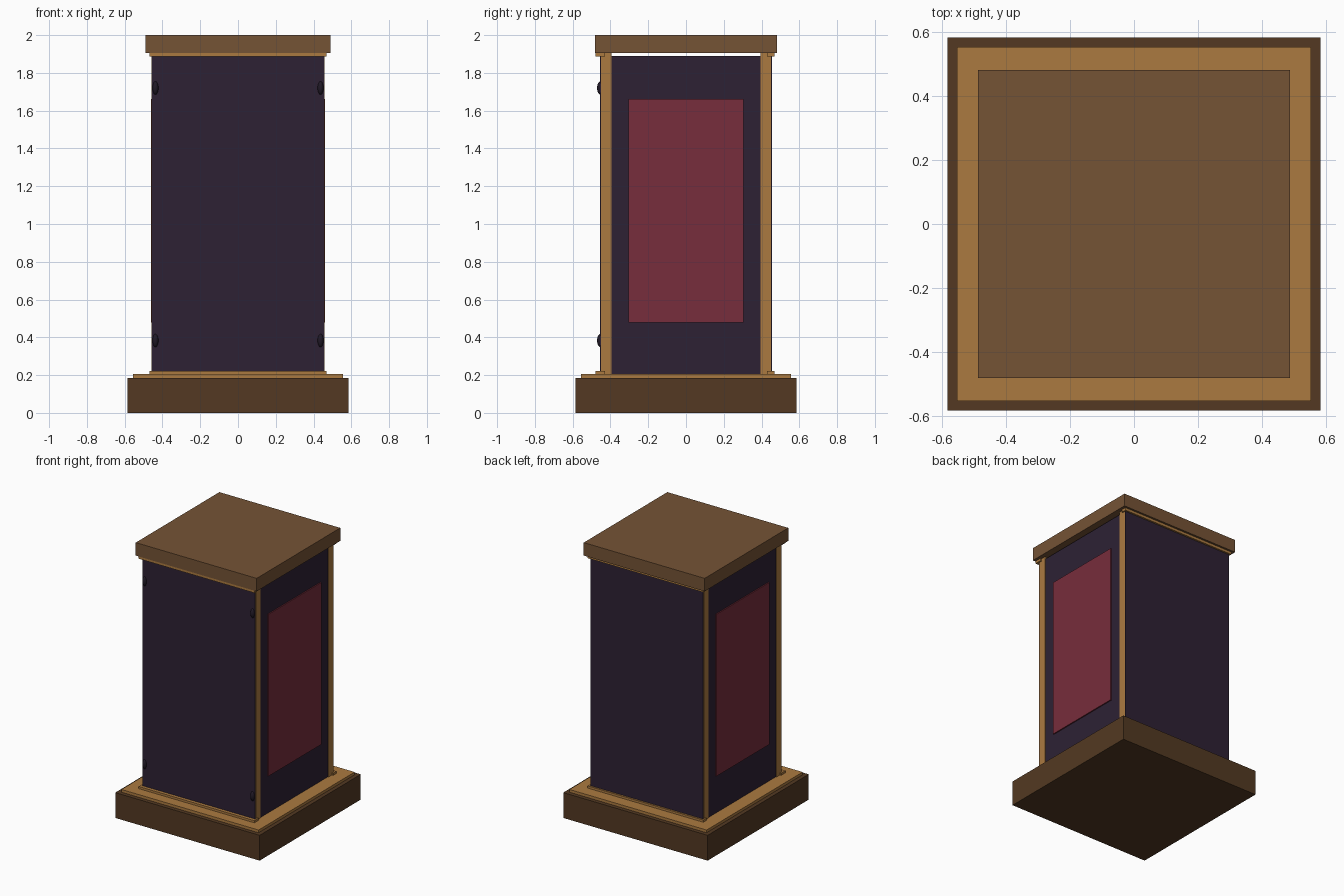
import bpy

default = bpy.data.objects.get("Cube")
if default:
    bpy.data.objects.remove(default, do_unlink=True)


def material(name, rgb):
    """Flat material from 0-255 display values converted to linear."""
    lin = [((c / 255 + 0.055) / 1.055) ** 2.4 for c in rgb] + [1.0]
    m = bpy.data.materials.new(name)
    m.use_nodes = True
    m.diffuse_color = lin
    m.node_tree.nodes["Principled BSDF"].inputs["Base Color"].default_value = lin
    return m


dark_wood = material("dark wood", (83, 57, 34))
mid_wood = material("mid wood", (117, 83, 53))
gold_wood = material("golden wood", (171, 122, 64))
purple = material("dark purple", (45, 33, 52))
red = material("deep red", (119, 45, 60))
black = material("dark metal", (32, 25, 38))


def box(name, x, y, z, mat):
    """Box spanning the given (low, high) pairs."""
    spans = (x, y, z)
    bpy.ops.mesh.primitive_cube_add(size=1, location=[(a + b) / 2 for a, b in spans])
    ob = bpy.context.object
    ob.name = name
    ob.scale = [b - a for a, b in spans]
    bpy.ops.object.transform_apply(location=False, rotation=False, scale=True)
    ob.data.materials.append(mat)
    return ob


def span(half):
    return (-half, half)


def mirrored(low, high, side):
    return tuple(sorted((low * side, high * side)))


# Plinth, its trim and the cap
box("plinth", span(0.584), span(0.584), (0, 0.185), dark_wood)
box("plinth_trim", span(0.555), span(0.555), (0.185, 0.205), gold_wood)
box("cap", span(0.489), span(0.483), (1.905, 2.0), mid_wood)

# Corner posts
for sx, side in ((-1, "right"), (1, "left")):
    for sy, end in ((-1, "front"), (1, "back")):
        box(f"{end}_{side}_post", mirrored(0.395, 0.458, sx),
            mirrored(0.394, 0.449, sy), (0.205, 1.905), gold_wood)

# Side panels with raised red insets
for sx, side in ((-1, "right"), (1, "left")):
    box(f"{side}_panel", mirrored(0.43, 0.453, sx), span(0.394), (0.205, 1.89), purple)
    box(f"{side}_inset", mirrored(0.453, 0.4615, sx), span(0.304), (0.478, 1.662), red)

# Front and back panels with rails along top and bottom
for sy, end, rail in ((-1, "front", 0.479), (1, "back", 0.468)):
    box(f"{end}_panel", span(0.456), mirrored(0.449, 0.455, sy), (0.205, 1.89), purple)
    for level, z in (("bottom", (0.205, 0.221)), ("top", (1.886, 1.905))):
        box(f"{end}_{level}_rail", span(0.468), mirrored(0.43, rail, sy), z, gold_wood)

# Rounded hinge knuckles on the front
for sx, side in ((-1, "right"), (1, "left")):
    for z, level in ((0.383, "lower"), (1.72, "upper")):
        bpy.ops.mesh.primitive_uv_sphere_add(segments=16, ring_count=10, radius=1,
                                             location=(sx * 0.437, -0.452, z))
        knob = bpy.context.object
        knob.name = f"{level}_{side}_hinge"
        knob.scale = (0.016, 0.019, 0.035)
        bpy.ops.object.transform_apply(location=False, rotation=False, scale=True)
        bpy.ops.object.shade_smooth_by_angle()
        knob.data.materials.append(black)
